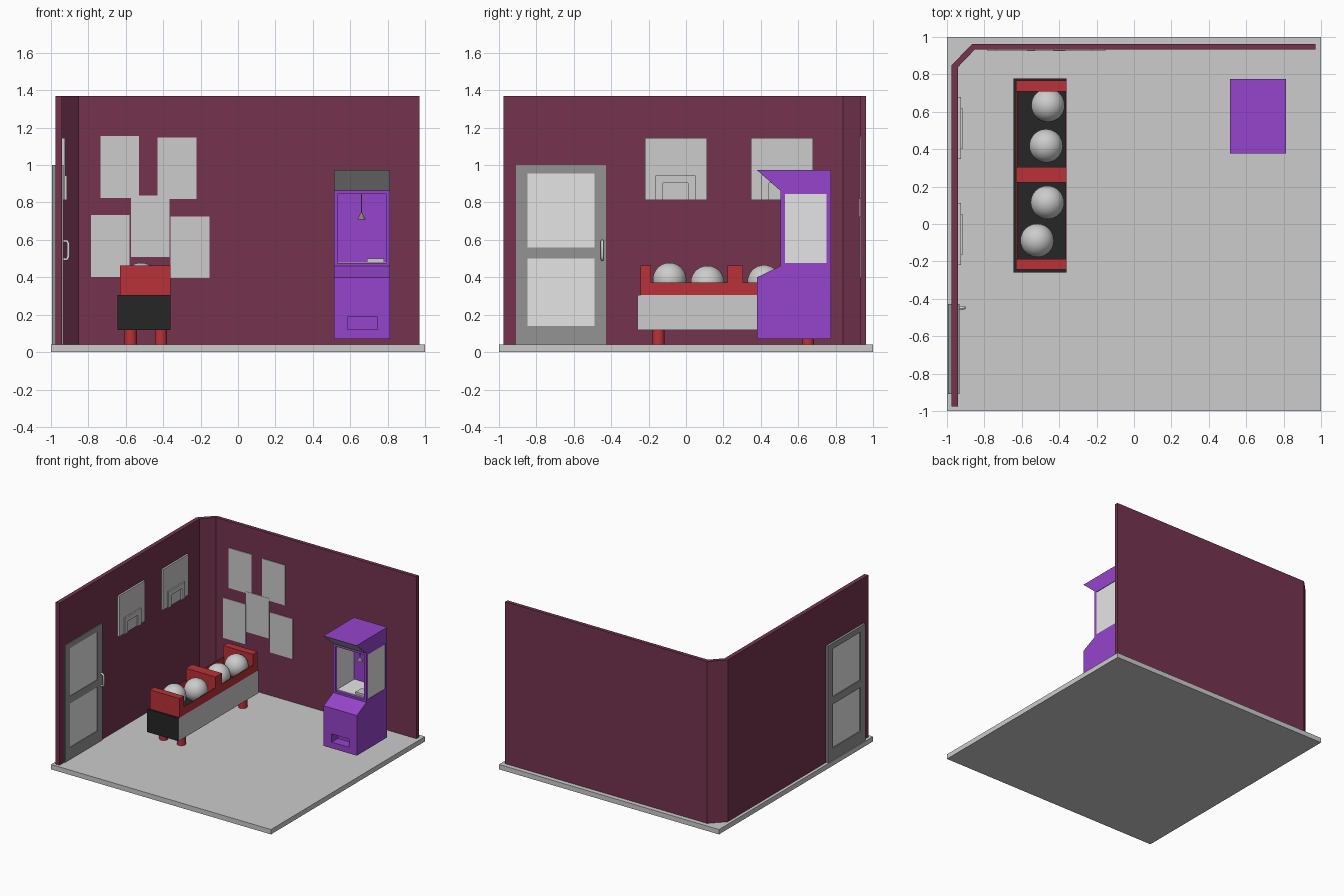
import bpy, bmesh, math

if "Cube" in bpy.data.objects:
    bpy.data.objects.remove(bpy.data.objects["Cube"])

def mat(name, r, g, b):
    m = bpy.data.materials.new(name)
    lin = lambda c: ((c / 255 + 0.055) / 1.055) ** 2.4 if c > 10 else c / 255 / 12.92
    m.diffuse_color = (lin(r), lin(g), lin(b), 1)
    m.use_nodes = True
    m.node_tree.nodes["Principled BSDF"].inputs["Base Color"].default_value = m.diffuse_color
    return m

GREY = mat("light grey", 204, 204, 204)
PANE = mat("pane white", 229, 229, 229)
FRAME = mat("door grey", 148, 148, 148)
WALL = mat("maroon", 117, 52, 79)
RED = mat("red", 186, 50, 56)
BLACK = mat("black", 38, 38, 38)
PURPLE = mat("purple", 150, 68, 204)
METAL = mat("metal grey", 130, 130, 120)

def finish(name, bm, *mats):
    bmesh.ops.recalc_face_normals(bm, faces=bm.faces)
    me = bpy.data.meshes.new(name)
    bm.to_mesh(me)
    bm.free()
    for m in mats:
        me.materials.append(m)
    o = bpy.data.objects.new(name, me)
    bpy.context.collection.objects.link(o)
    return o

def box(name, x, y, z, *mats):
    bm = bmesh.new()
    bmesh.ops.create_cube(bm, size=1)
    for v in bm.verts:
        v.co = [r[0] if c < 0 else r[1] for c, r in zip(v.co, (x, y, z))]
    return finish(name, bm, *mats)

def prism(name, pts, lo, hi, axis, *mats):
    """Extrude a 2D profile along x (points are y,z) or z (points are x,y)."""
    bm = bmesh.new()
    place = lambda p, h: (h, p[0], p[1]) if axis == "x" else (p[0], p[1], h)
    a = [bm.verts.new(place(p, lo)) for p in pts]
    b = [bm.verts.new(place(p, hi)) for p in pts]
    bm.faces.new(a)
    bm.faces.new(b)
    for i in range(len(pts)):
        j = (i + 1) % len(pts)
        bm.faces.new((a[i], a[j], b[j], b[i]))
    return finish(name, bm, *mats)

def cone(name, x, y, z0, z1, r0, r1, m, n=24):
    bm = bmesh.new()
    bmesh.ops.create_cone(bm, cap_ends=True, segments=n, radius1=r0, radius2=r1, depth=z1 - z0)
    bmesh.ops.translate(bm, verts=bm.verts, vec=(x, y, (z0 + z1) / 2))
    o = finish(name, bm, m)
    smooth(o)
    return o

def smooth(o):
    bpy.ops.object.select_all(action="DESELECT")
    o.select_set(True)
    bpy.context.view_layer.objects.active = o
    bpy.ops.object.shade_smooth_by_angle()

# Room
box("floor", (-1, 1), (-1, 1), (0, .04), GREY)
prism("walls", [(-.975, -.975), (-.975, .85), (-.865, .962), (.97, .962),
                (.97, .932), (-.852, .932), (-.94, .84), (-.94, -.975)], .04, 1.37, "z", WALL)

# Door: frame of stiles and rails, panes on both sides
DX = (-.994, -.933)
for i, y in enumerate([(-.91, -.847), (-.49, -.427)]):
    box(f"door_stile_{i}", DX, y, (.04, 1.0), FRAME)
for i, z in enumerate([(.04, .14), (.5, .56), (.955, 1.0)]):
    box(f"door_rail_{i}", DX, (-.847, -.49), z, FRAME)
for i, z in enumerate([(.14, .5), (.56, .955)]):
    box(f"door_pane_{i}", (-.985, -.937), (-.847, -.49), z, PANE)

# Door handle: bent rod
cu = bpy.data.curves.new("door_handle", "CURVE")
cu.dimensions = "3D"
cu.bevel_depth = .008
cu.bevel_resolution = 2
sp = cu.splines.new("POLY")
path = [(-.935, .594), (-.915, .594), (-.907, .58), (-.907, .51), (-.915, .496), (-.935, .496)]
sp.points.add(len(path) - 1)
for p, (x, z) in zip(sp.points, path):
    p.co = (x, -.448, z, 1)
cu.materials.append(PANE)
bpy.context.collection.objects.link(bpy.data.objects.new("door_handle", cu))

# Boards on the left wall with a raised target outline
for i, y0 in enumerate((-.22, .347)):
    box(f"board_{i}", (-.94, -.925), (y0, y0 + .332), (.812, 1.145), GREY)
    a, b = y0 + .058, y0 + .27
    box(f"board_trim_top_{i}", (-.926, -.914), (a, b), (.905, .945), GREY)
    for j, y in enumerate([(a, a + .04), (b - .04, b)]):
        box(f"board_trim_side_{i}_{j}", (-.926, -.914), y, (.812, .905), GREY)

# Posters on the back wall
for i, (x, z) in enumerate([(-.735, .825), (-.43, .818), (-.573, .508), (-.787, .402), (-.36, .396)]):
    d = .927 if i != 2 else .925
    box(f"poster_{i}", (x, x + .207), (d, .933), (z, z + .33), GREY)

# Ball bench: base with pale long sides, red thin rim and dividers
base = box("bench_base", (-.645, -.36), (-.258, .778), (.118, .306), BLACK, GREY)
for f in base.data.polygons:
    f.material_index = int(abs(f.normal.x) > .5)
for i, x in enumerate([(-.63, -.624), (-.366, -.36)]):
    box(f"bench_rim_{i}", x, (-.243, .768), (.306, .373), RED)
for i, y in enumerate([(-.243, -.188), (.222, .305), (.708, .768)]):
    box(f"bench_divider_{i}", (-.63, -.36), y, (.306, .463), RED)
for x in (-.573, -.412):
    for y in (-.147, .652):
        cone("bench_leg", x, y, .04, .118, .033, .033, RED)

# Balls
for i, (x, y, z) in enumerate([(-.518, -.088, .388), (-.463, .115, .372), (-.47, .418, .376), (-.46, .635, .372)]):
    bm = bmesh.new()
    bmesh.ops.create_uvsphere(bm, u_segments=32, v_segments=16, radius=.09)
    bmesh.ops.translate(bm, verts=bm.verts, vec=(x, y, z))
    smooth(finish(f"ball_{i}", bm, GREY))

# Claw machine: lower cabinet with prize slot
X0, X1 = .512, .814
cab = prism("cabinet_base", [(.38, .07), (.38, .4), (.505, .46), (.505, .477), (.775, .477), (.775, .07)],
            X0, X1, "x", PURPLE)
cut = box("slot_cutter", (.585, .745), (.3, .46), (.12, .187), PURPLE)
cut.hide_render = True
cut.hide_viewport = True
mod = cab.modifiers.new("slot", "BOOLEAN")
mod.object = cut
mod.solver = "EXACT"

# Hood with a pale sloping sign face
hood = prism("cabinet_hood", [(.505, .845), (.505, .863), (.377, .975), (.775, .975), (.775, .845)],
             X0, X1, "x", PURPLE, GREY)
for f in hood.data.polygons:
    f.material_index = int(f.normal.y < -.3 and f.normal.z < -.3)

# Glass case: back panel, front posts, side panes, play floor
box("case_back", (X0, X1), (.75, .775), (.477, .845), PURPLE)
for i, (a, b) in enumerate([(X0, X0 + .02), (X1 - .02, X1)]):
    box(f"case_post_{i}", (a, b), (.505, .528), (.477, .845), PURPLE)
    box(f"case_pane_{i}", (a + .004, b - .004), (.528, .75), (.477, .845), PANE)
box("case_floor", (X0 + .02, X1 - .02), (.528, .75), (.477, .482), PANE)
box("prize_chute", (.69, .78), (.54, .62), (.482, .5), GREY)

# Claw on its cord
cone("claw_cord", .66, .64, .74, .846, .003, .003, METAL, 8)
cone("claw", .66, .64, .708, .745, .023, .004, METAL, 12)
